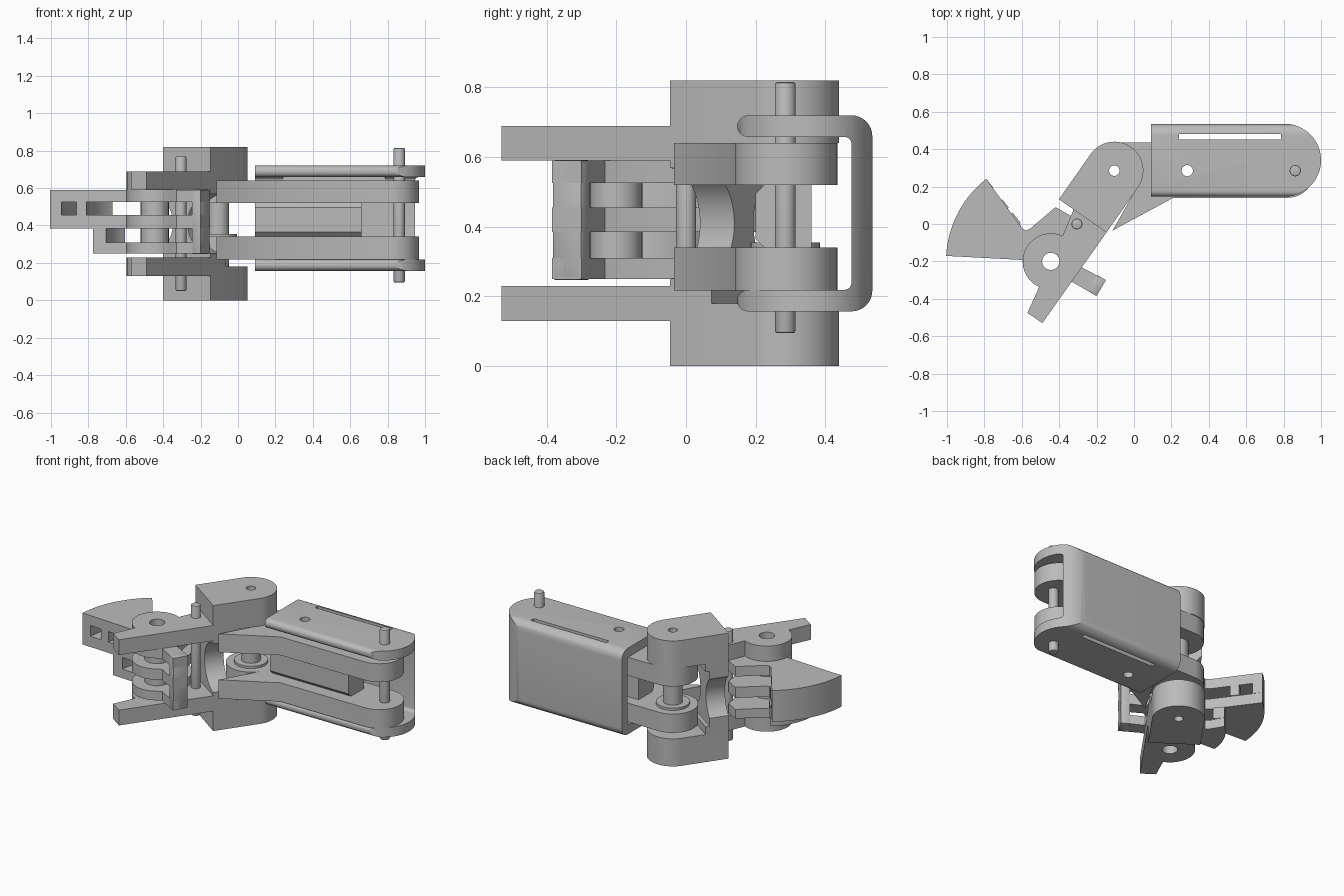
import bpy, bmesh, math
from mathutils import Vector, Matrix

if "Cube" in bpy.data.objects:
    bpy.data.objects.remove(bpy.data.objects["Cube"])

GREY = (0.5, 0.5, 0.5, 1)
steel = bpy.data.materials.new("grey metal")
steel.use_nodes = True
steel.diffuse_color = GREY
steel.node_tree.nodes["Principled BSDF"].inputs["Base Color"].default_value = GREY

HINGE = Vector((-0.105, 0.285))   # axis joining arms and bracket
HUB = Vector((-0.445, -0.2))      # axis of the lever
TURN = math.radians(-35)          # direction across the bracket
ACROSS = Vector((math.cos(TURN), math.sin(TURN)))
ALONG = Vector((ACROSS.y, -ACROSS.x))
YZ_TO_X = Matrix(((0, 0, 1, 0), (1, 0, 0, 0), (0, 1, 0, 0), (0, 0, 0, 1)))


def arc(c, r, a0, a1, n=24):
    return [(c[0] + r * math.cos(math.radians(a0 + (a1 - a0) * i / n)),
             c[1] + r * math.sin(math.radians(a0 + (a1 - a0) * i / n))) for i in range(n + 1)]


def local(u, v):
    return tuple(HINGE + ALONG * u + ACROSS * v)


def prism(name, pts, lo, hi, matrix=None):
    bm = bmesh.new()
    face = bm.faces.new([bm.verts.new((p[0], p[1], lo)) for p in pts])
    ext = bmesh.ops.extrude_face_region(bm, geom=[face])
    top = [v for v in ext["geom"] if isinstance(v, bmesh.types.BMVert)]
    bmesh.ops.translate(bm, verts=top, vec=(0, 0, hi - lo))
    bmesh.ops.recalc_face_normals(bm, faces=bm.faces)
    if matrix:
        bm.transform(matrix)
    mesh = bpy.data.meshes.new(name)
    bm.to_mesh(mesh)
    bm.free()
    obj = bpy.data.objects.new(name, mesh)
    bpy.context.scene.collection.objects.link(obj)
    mesh.materials.append(steel)
    return obj


def disc(name, c, r, lo, hi, matrix=None):
    return prism(name, arc(c, r, 0, 360, 32)[:-1], lo, hi, matrix)


def finish(obj, cutters=(), op="DIFFERENCE", bevel=0):
    """Apply cuts and bevel, drop the cutters, smooth the round faces."""
    for c in cutters:
        m = obj.modifiers.new("cut", "BOOLEAN")
        m.object, m.operation, m.solver = c, op, "EXACT"
    if bevel:
        m = obj.modifiers.new("bevel", "BEVEL")
        m.width, m.segments, m.limit_method = bevel, 2, "ANGLE"
        m.angle_limit = math.radians(50)
    bpy.context.view_layer.update()
    mesh = bpy.data.meshes.new_from_object(
        obj.evaluated_get(bpy.context.evaluated_depsgraph_get()))
    obj.modifiers.clear()
    obj.data = mesh
    for c in cutters:
        bpy.data.objects.remove(c)
    mesh.shade_smooth()
    mesh.set_sharp_from_angle(angle=math.radians(30))
    return obj


def drill(c, r):
    return disc("drill", c, r, -1, 2)


# Channel-shaped cover with rounded end, slots and holes
profile = (arc((0.178, 0.188), 0.031, 270, 90, 10)
           + arc((0.455, 0.239), 0.02, 270, 360, 5)
           + arc((0.455, 0.638), 0.02, 0, 90, 5)
           + arc((0.178, 0.689), 0.031, 270, 90, 10)
           + arc((0.475, 0.66), 0.06, 90, 0, 8)
           + arc((0.475, 0.217), 0.06, 0, -90, 8))
cover = prism("cover", profile, 0.09, 1.0, YZ_TO_X)
outline = prism("outline", [(0.05, 0.146)] + arc((0.805, 0.341), 0.195, -90, 90)
                + [(0.05, 0.536)], -1, 2)
finish(cover, [outline], "INTERSECT")
slot = prism("slot", [(0.24, 0.453), (0.785, 0.453), (0.785, 0.48), (0.24, 0.48)], -1, 2)
finish(cover, [slot, drill((0.285, 0.285), 0.03)])

# Pair of hinge arms
for name, lo, hi in (("lower_arm", 0.217, 0.34), ("upper_arm", 0.52, 0.64)):
    arm = prism(name, [(-0.115, -0.035), (0.21, 0.14)]
                + arc((0.82, 0.287), 0.147, -90, 90)
                + arc(HINGE, 0.15, 90, 325, 36), lo, hi)
    finish(arm, [drill(HINGE, 0.03), drill((0.285, 0.285), 0.03)])

# Chamfered rail between the arms with three cross holes
rail = prism("rail", [(0.2, 0.365), (0.225, 0.34), (0.36, 0.34), (0.36, 0.52),
                      (0.225, 0.52), (0.2, 0.495)], 0.09, 0.66, YZ_TO_X)
TO_Y = Matrix(((1, 0, 0, 0), (0, 0, 1, 0), (0, 1, 0, 0), (0, 0, 0, 1)))
finish(rail, [disc("drill", (x, 0.43), 0.048, 0, 0.6, TO_Y) for x in (0.195, 0.375, 0.555)]
       + [drill((0.285, 0.285), 0.03)])

# Hollow axle with collar
finish(disc("hinge_axle", HINGE, 0.058, 0.18, 0.64), [drill(HINGE, 0.03)])
finish(disc("axle_collar", HINGE, 0.1, 0.34, 0.355), [drill(HINGE, 0.03)])

# Plain pins
finish(disc("end_pin", (0.862, 0.285), 0.03, 0.095, 0.815), bevel=0.007)
finish(disc("stop_pin", (-0.305, 0), 0.029, 0.05, 0.77), bevel=0.007)

# Bracket: mirrored eye blocks, roots and tongues
block = arc(HINGE, 0.155, -35, 145, 32) + [local(0.295, -0.155), local(0.295, 0.155)]
root = [local(0.15, 0.155), local(0.15, -0.155), local(0.295, -0.155), local(0.295, 0.155)]
tongue = ([local(0.22, 0.155), local(0.22, -0.06), local(0.295, -0.06)]
          + arc(HUB, 0.15, 65, 245) + [(-0.515, -0.355), (-0.57, -0.475),
                                      (-0.49, -0.53), local(0.295, 0.155)])
for side in ("lower", "upper"):
    def span(lo, hi):
        return (lo, hi) if side == "lower" else (0.82 - hi, 0.82 - lo)
    finish(prism(side + "_block", block, *span(0, 0.18)), [drill(HINGE, 0.028)])
    finish(prism(side + "_root", root, *span(0.17, 0.23)))
    finish(prism(side + "_tongue", tongue, *span(0.13, 0.23)), [drill(HUB, 0.046)])

# Web joining the blocks, scalloped at both ends
web = prism("bracket_web", [local(0.175, 0.155), local(0.175, -0.155),
                            local(0.295, -0.155), local(0.295, 0.155)], 0.22, 0.6)
frame = Matrix(((ACROSS.x, 0, ALONG.x, HINGE.x), (ACROSS.y, 0, ALONG.y, HINGE.y),
                (0, 1, 0, 0), (0, 0, 0, 1)))
finish(web, [disc("scallop", (0.165, 0.41), 0.16, 0.1, 0.4, frame),
             disc("scallop", (-0.25, 0.41), 0.16, 0.1, 0.4, frame)])


# Lever: three fins on a hub, with fan, ear and thumb tab
def fin(reach):
    return ([(-0.3, -0.17), (-0.32, -0.05), (-0.34, 0.045), (-0.42, 0.09), (-0.555, -0.025),
             (-0.58, -0.035), (-0.6, -0.02)]
            + arc(HUB, reach, 128, 177) + arc(HUB, 0.15, 177, 300)
            + [(-0.33, -0.31), (-0.2, -0.385), (-0.15, -0.3), (-0.28, -0.232)])


for name, reach, lo, hi in (("lower_fin", 0.33, 0.25, 0.31), ("middle_fin", 0.56, 0.385, 0.455),
                            ("upper_fin", 0.56, 0.525, 0.59)):
    finish(prism(name, fin(reach), lo, hi), [drill(HUB, 0.046)])

for name, r0, r1, lo, hi in (("fan_rim", 0.5, 0.56, 0.455, 0.525),
                             ("fan_rib", 0.365, 0.42, 0.455, 0.525),
                             ("lower_fan_rim", 0.26, 0.33, 0.31, 0.385)):
    finish(prism(name, arc(HUB, r1, 128, 177) + arc(HUB, r0, 177, 128), lo, hi))

finish(disc("lever_hub", HUB, 0.075, 0.25, 0.59), [drill(HUB, 0.046)])
tab = [(-0.2, -0.385), (-0.15, -0.3), (-0.2, -0.272), (-0.25, -0.357)]
finish(prism("thumb_tab", tab, 0.247, 0.592), bevel=0.008)
